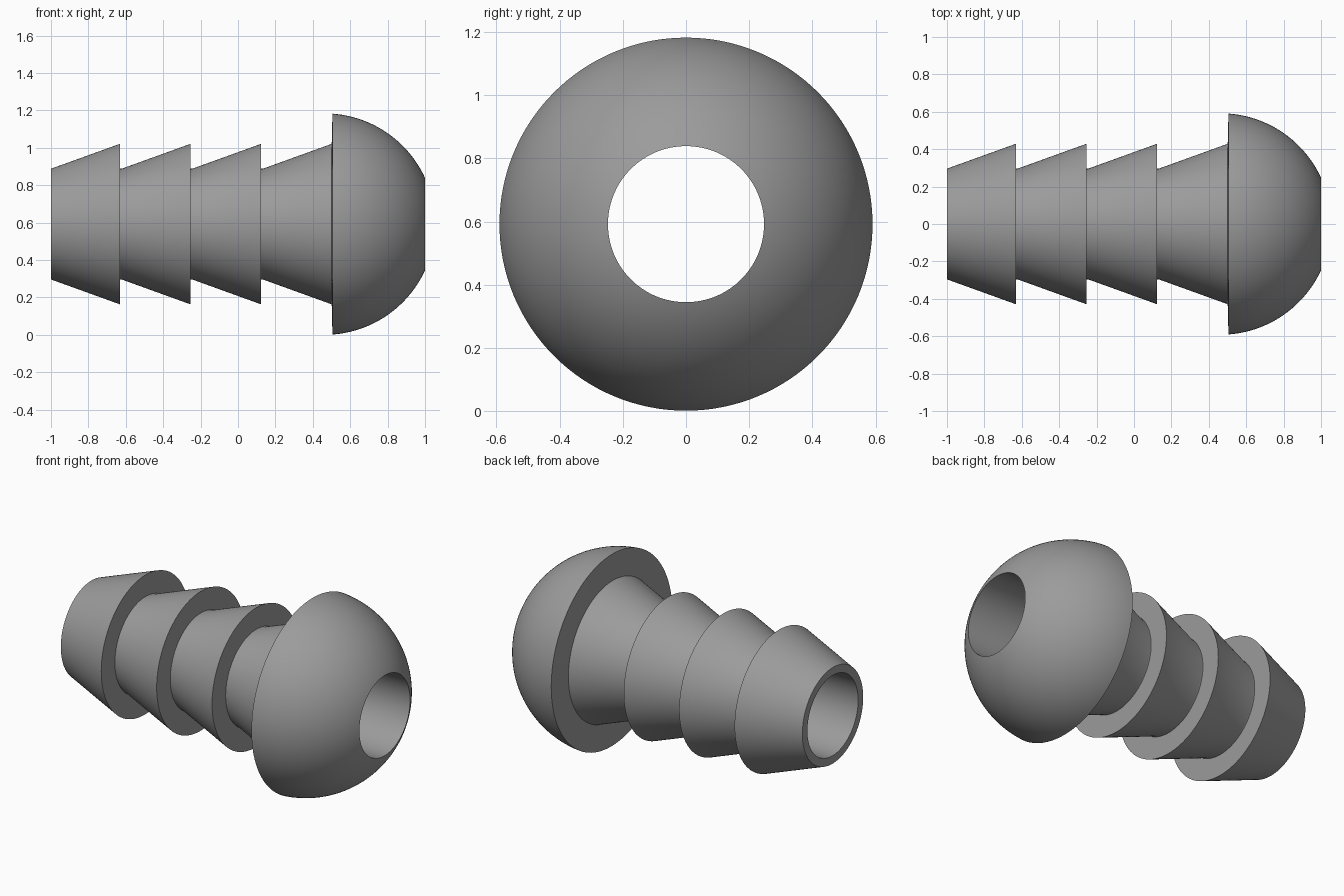
import bpy, bmesh, math

if "Cube" in bpy.data.objects:
    bpy.data.objects.remove(bpy.data.objects["Cube"])

SEGMENTS = 128
AXIS_Z = 0.592
BORE = 0.247

# One flat grey for the whole fitting
grey = bpy.data.materials.new("grey")
grey.diffuse_color = (0.33, 0.33, 0.33, 1)
grey.use_nodes = True
grey.node_tree.nodes["Principled BSDF"].inputs["Base Color"].default_value = grey.diffuse_color

# Barbs: four tapered cones separated by narrow necks
profile = []
START, END, PITCH, NECK, RIM, GAP = -1.0, 0.505, 0.3775, 0.296, 0.429, 0.009
for i in range(4):
    x = START + i * PITCH
    profile.append((x, NECK))
    profile.append((min(x + PITCH - GAP, END), RIM))
    if i < 3:
        profile.append((x + PITCH - GAP, NECK))

# Domed head: spherical arc from the flat back to the bore opening
R = 0.592
centre = 1.0 - math.sqrt(R * R - BORE * BORE)
a0 = math.acos((END - centre) / R)
a1 = math.asin(BORE / R)
for i in range(33):
    a = a0 + (a1 - a0) * i / 32
    profile.append((centre + R * math.cos(a), R * math.sin(a)))

# Bore: straight hole back to the narrow end
profile.append((START, BORE))

# Revolve the closed profile around the x axis
bm = bmesh.new()
rings = []
for s in range(SEGMENTS):
    t = 2 * math.pi * s / SEGMENTS
    rings.append([bm.verts.new((x, r * math.cos(t), AXIS_Z + r * math.sin(t)))
                  for x, r in profile])
n = len(profile)
for s in range(SEGMENTS):
    a, b = rings[s], rings[(s + 1) % SEGMENTS]
    for j in range(n):
        k = (j + 1) % n
        bm.faces.new((a[j], a[k], b[k], b[j]))
bmesh.ops.recalc_face_normals(bm, faces=bm.faces)

mesh = bpy.data.meshes.new("barbed_plug")
bm.to_mesh(mesh)
bm.free()
mesh.materials.append(grey)
plug = bpy.data.objects.new("barbed_plug", mesh)
bpy.context.collection.objects.link(plug)

# Smooth round surfaces, sharp rims
bpy.context.view_layer.objects.active = plug
plug.select_set(True)
bpy.ops.object.shade_smooth_by_angle(angle=math.radians(30))
